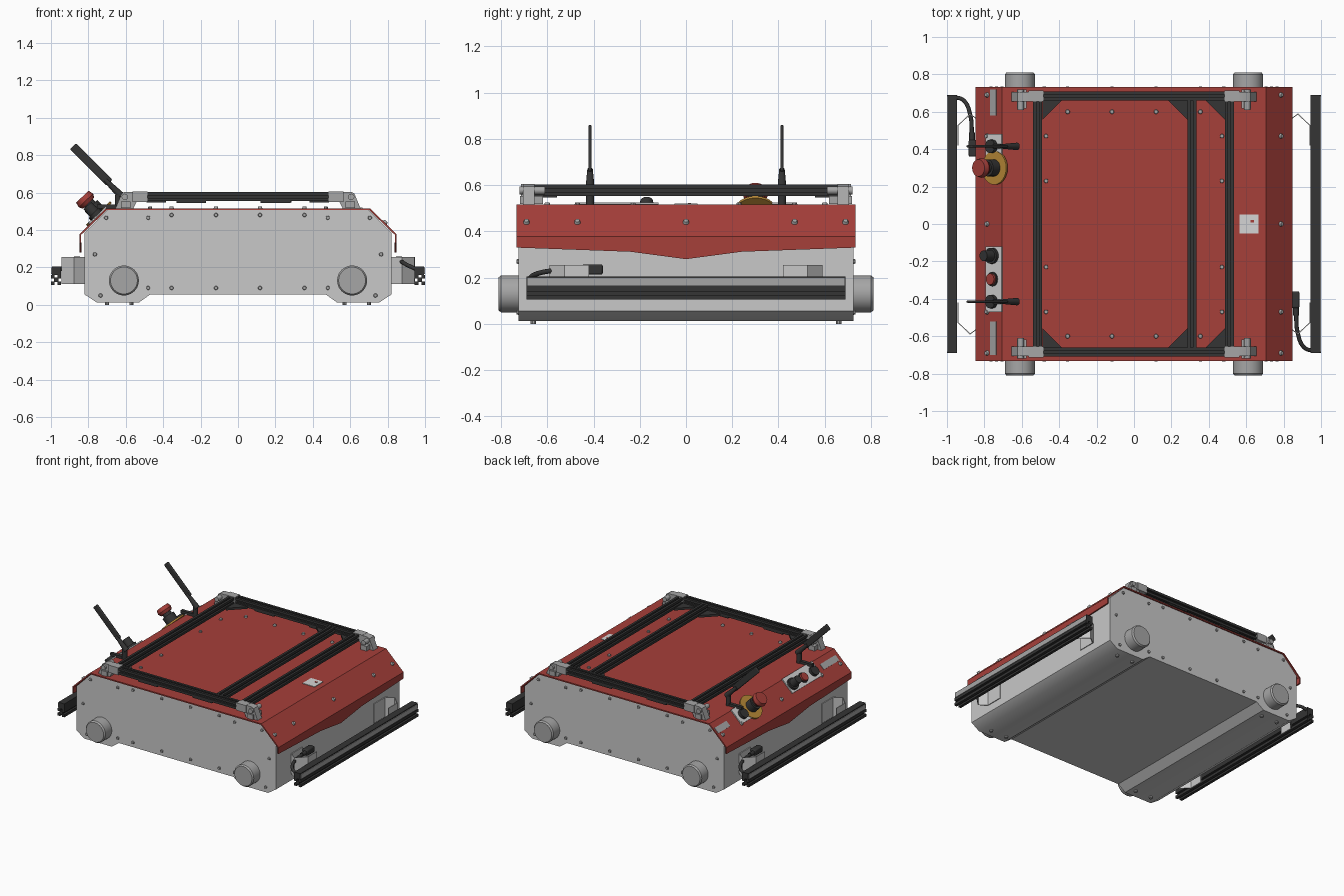
import bpy, bmesh, math
from mathutils import Vector, Matrix

cube = bpy.data.objects.get("Cube")
if cube:
    bpy.data.objects.remove(cube)


def material(name, rgb):
    m = bpy.data.materials.new(name)
    m.use_nodes = True
    m.diffuse_color = (*rgb, 1)
    m.node_tree.nodes["Principled BSDF"].inputs["Base Color"].default_value = (*rgb, 1)
    return m


SHELL = material("light grey shell", (0.58, 0.58, 0.58))
RED = material("brick red", (0.38, 0.05, 0.042))
BLACK = material("charcoal black", (0.035, 0.035, 0.035))
METAL = material("mid grey metal", (0.38, 0.38, 0.38))
YELLOW = material("amber yellow", (0.5, 0.26, 0.04))
WHITE = material("panel white", (0.66, 0.66, 0.66))

BOTH = (-1, 1)
UP = Vector((0, 0, 1))


def finish(bm, name, mat, bevel=0, smooth=True):
    bmesh.ops.recalc_face_normals(bm, faces=bm.faces[:])
    mesh = bpy.data.meshes.new(name)
    bm.to_mesh(mesh)
    bm.free()
    ob = bpy.data.objects.new(name, mesh)
    bpy.context.collection.objects.link(ob)
    mesh.materials.append(mat)
    if bevel:
        mod = ob.modifiers.new("edge", "BEVEL")
        mod.width, mod.segments = bevel, 2
    if smooth:
        bpy.ops.object.select_all(action="DESELECT")
        ob.select_set(True)
        bpy.context.view_layer.objects.active = ob
        bpy.ops.object.shade_smooth_by_angle(angle=math.radians(35))
    return ob


def add_box(bm, centre, size, turn=0):
    m = Matrix.Translation(centre) @ Matrix.Rotation(turn, 4, "Y") @ Matrix.Diagonal((*size, 1))
    bmesh.ops.create_cube(bm, size=1, matrix=m)


def add_cyl(bm, base, axis, r, length, r2=None, seg=24):
    axis = Vector(axis).normalized()
    m = Matrix.Translation(Vector(base) + axis * length / 2) @ axis.to_track_quat("Z", "Y").to_matrix().to_4x4()
    bmesh.ops.create_cone(bm, cap_ends=True, segments=seg, radius1=r,
                          radius2=r if r2 is None else r2, depth=length, matrix=m)


def box(name, centre, size, mat, turn=0, bevel=0):
    bm = bmesh.new()
    add_box(bm, centre, size, turn)
    return finish(bm, name, mat, bevel)


def cyl(name, base, axis, r, length, mat, r2=None):
    bm = bmesh.new()
    add_cyl(bm, base, axis, r, length, r2)
    return finish(bm, name, mat)


def prism(name, points, vec, mat, bevel=0):
    bm = bmesh.new()
    face = bm.faces.new([bm.verts.new(p) for p in points])
    out = bmesh.ops.extrude_face_region(bm, geom=[face])
    bmesh.ops.translate(bm, vec=vec, verts=[g for g in out["geom"] if isinstance(g, bmesh.types.BMVert)])
    return finish(bm, name, mat, bevel)


def slotted_beam(name, start, end, w):
    # square rail with a slot along each of its four sides
    start, end = Vector(start), Vector(end)
    side = UP.cross(end - start).normalized()
    h, s, d = w / 2, w * 0.14, w * 0.28
    pts = []
    for k in range(4):
        a = k * math.pi / 2
        for u, v in ((h, -h), (h, -s), (h - d, -s), (h - d, s), (h, s)):
            p, q = u * math.cos(a) - v * math.sin(a), u * math.sin(a) + v * math.cos(a)
            pts.append(start + side * p + UP * q)
    return prism(name, pts, end - start, BLACK)


def tube(name, points, r):
    cu = bpy.data.curves.new(name, "CURVE")
    cu.dimensions, cu.bevel_depth, cu.bevel_resolution = "3D", r, 3
    sp = cu.splines.new("BEZIER")
    sp.bezier_points.add(len(points) - 1)
    for b, p in zip(sp.bezier_points, points):
        b.co = p
        b.handle_left_type = b.handle_right_type = "AUTO"
    cu.materials.append(BLACK)
    bpy.context.collection.objects.link(bpy.data.objects.new(name, cu))


# chassis: side outline with two feet, run from front to back
half = [(0.47, 0.055), (0.53, 0.012), (0.755, 0.012), (0.82, 0.055), (0.82, 0.385), (0.7, 0.506)]
outline = half + [(-x, z) for x, z in reversed(half)]
prism("chassis", [(x, -0.725, z) for x, z in outline], (0, 1.45, 0), SHELL)

# folded red cover with a pointed skirt on both sides
bm = bmesh.new()
top = []
for s in BOTH:
    a, b = [[bm.verts.new((s * x, y * 0.733, z)) for y in BOTH] for x, z in ((0.705, 0.516), (0.848, 0.378))]
    low = [bm.verts.new((s * 0.848, y, z)) for y, z in
           ((0.733, 0.33), (0.24, 0.312), (0, 0.28), (-0.24, 0.312), (-0.733, 0.33))]
    bm.faces.new((a[0], a[1], b[1], b[0]))
    bm.faces.new((b[0], b[1], *low))
    top.append(a)
bm.faces.new((top[0][0], top[1][0], top[1][1], top[0][1]))
cover = finish(bm, "red_cover", RED, smooth=False)
if max(cover.data.polygons, key=lambda p: p.area).normal.z < 0:
    cover.data.flip_normals()
mod = cover.modifiers.new("sheet", "SOLIDIFY")
mod.thickness, mod.offset = 0.01, -1

# wheel hubs
for sx in BOTH:
    for sy in BOTH:
        bm = bmesh.new()
        add_cyl(bm, (sx * 0.61, sy * 0.72, 0.13), (0, sy, 0), 0.08, 0.08, seg=40)
        add_cyl(bm, (sx * 0.61, sy * 0.80, 0.13), (0, sy, 0), 0.08, 0.01, 0.072, seg=40)
        finish(bm, "wheel_hub", METAL)

# slotted rail frame on top
for x in (-0.515, 0.31, 0.51):
    slotted_beam("frame_long_rail", (x, -0.66, 0.578), (x, 0.66, 0.578), 0.048)
for sy in BOTH:
    slotted_beam("frame_cross_rail", (-0.49, sy * 0.685, 0.578), (0.49, sy * 0.685, 0.578), 0.048)
    # corner gussets under the rails
    for x, d in ((-0.49, 1), (0.287, -1), (0.487, -1)):
        y = sy * 0.662
        prism("frame_gusset", [(x, y, 0.546), (x + d * 0.105, y, 0.546), (x, y - sy * 0.105, 0.546)],
              (0, 0, 0.016), BLACK)
    for x in (-0.25, 0.2):
        box("rail_foot", (x, sy * 0.685, 0.549), (0.16, 0.04, 0.012), BLACK)

# frame corner brackets with pivot pins
for sx in BOTH:
    for sy in BOTH:
        shape = [(0.655, 0.516), (0.622, 0.595), (0.605, 0.604), (0.54, 0.604), (0.54, 0.555), (0.56, 0.516)]
        prism("frame_bracket", [(sx * x, sy * 0.655, z) for x, z in shape], (0, sy * 0.05, 0), METAL)
        box("bracket_arm", (sx * 0.525, sy * 0.685, 0.578), (0.08, 0.058, 0.055), METAL)
        box("bracket_wing", (sx * 0.60, sy * 0.668, 0.535), (0.05, 0.1, 0.035), METAL)
        cyl("bracket_pin", (sx * 0.605, sy * 0.61, 0.577), (0, sy, 0), 0.017, 0.11, METAL)

# bumpers: slotted lower rail, box upper rail with a pale strip, bent mounts
for s in BOTH:
    slotted_beam("bumper_rail", (s * 0.9725, -0.69, 0.133), (s * 0.9725, 0.69, 0.133), 0.055)
    box("bumper_upper_rail", (s * 0.97, 0, 0.183), (0.05, 1.38, 0.045), BLACK)
    box("bumper_strip", (s * 0.996, 0, 0.182), (0.006, 1.37, 0.034), METAL)
    for sy in BOTH:
        path = [(0.823, 0.42), (0.823, 0.55), (0.877, 0.588), (0.942, 0.525), (0.942, 0.42)]
        bm = bmesh.new()
        rows = [[bm.verts.new((s * x, sy * y, z)) for z in (0.11, 0.255)] for x, y in path]
        for p, q in zip(rows, rows[1:]):
            bm.faces.new((p[0], q[0], q[1], p[1]))
        mount = finish(bm, "bumper_mount", SHELL, smooth=False)
        mod = mount.modifiers.new("sheet", "SOLIDIFY")
        mod.thickness, mod.offset = 0.006, 0
    # sensor plug and cable, turned half round for the other side
    box("cable_plug", (s * 0.862, s * -0.405, 0.235), (0.045, 0.09, 0.045), BLACK, bevel=0.008)
    cyl("cable_plug_neck", (s * 0.866, s * -0.44, 0.235), (0, -s, 0), 0.015, 0.05, BLACK)
    tube("bumper_cable", [(s * x, s * y, z) for x, y, z in
         ((0.866, -0.47, 0.235), (0.875, -0.58, 0.23), (0.91, -0.66, 0.21), (0.965, -0.68, 0.185))], 0.011)

# sloped control side (right), parts stand square to the slope
TILT = -math.atan2(0.138, 0.143)
NORMAL = Vector((math.sin(TILT), 0, math.cos(TILT)))


def slope(x, y, lift=0.0):
    return Vector((x, y, 0.516 - (abs(x) - 0.705) * 0.965)) + NORMAL * lift


for name, y, length in (("rear_panel", 0.40, 0.16), ("front_panel", -0.295, 0.35)):
    box(name, slope(-0.745, y, 0.004), (0.12, length, 0.008), WHITE, TILT)
for y, length in ((0.65, 0.14), (-0.61, 0.18)):
    box("side_label", slope(-0.752, y, 0.002), (0.045, length, 0.004), METAL, TILT)


def control(name, x, y, lift, r, length, mat, r2=None):
    cyl(name, slope(x, y, lift), NORMAL, r, length, mat, r2)


# emergency stop button
control("stop_ring", -0.74, 0.30, 0.0, 0.09, 0.012, YELLOW)
control("stop_base", -0.74, 0.30, 0.01, 0.045, 0.055, BLACK)
control("stop_stem", -0.74, 0.30, 0.06, 0.032, 0.03, BLACK)
control("stop_button", -0.74, 0.30, 0.085, 0.042, 0.02, RED, 0.053)
control("stop_button_cap", -0.74, 0.30, 0.105, 0.053, 0.028, RED, 0.046)
# switches and sockets
control("selector_base", -0.75, -0.17, 0.0, 0.043, 0.025, BLACK)
control("selector_knob", -0.75, -0.17, 0.02, 0.032, 0.06, BLACK, 0.028)
control("push_button_ring", -0.75, -0.295, 0.0, 0.038, 0.016, BLACK)
control("push_button", -0.75, -0.295, 0.01, 0.03, 0.02, RED)

# paddle antennas on upright stubs
lean = Vector((-0.26, 0, 0.26)).normalized()
for y in (0.415, -0.415):
    control("antenna_socket", -0.75, y, 0.0, 0.036, 0.03, BLACK)
    box("antenna_lead", (-0.695, y, 0.525), (0.12, 0.024, 0.02), BLACK)
    cyl("antenna_stub", (-0.64, y, 0.512), UP, 0.018, 0.075, BLACK)
    cyl("antenna_neck", (-0.625, y, 0.583), lean, 0.02, 0.12, BLACK, 0.012)
    box("antenna_paddle", (-0.785, y, 0.75), (0.045, 0.014, 0.275), BLACK, -math.pi / 4, 0.006)

# top label
box("top_label", (0.615, 0, 0.518), (0.1, 0.1, 0.004), WHITE)
box("top_label_mark", (0.632, 0.015, 0.521), (0.02, 0.012, 0.004), RED)

# bolt heads
bm = bmesh.new()
for s in BOTH:
    for sx in BOTH:
        for x, z in ((0.48, 0.465), (0.355, 0.48), (0.118, 0.48), (0.705, 0.465), (0.765, 0.27),
                     (0.735, 0.05), (0.48, 0.09), (0.355, 0.09), (0.118, 0.09)):
            add_cyl(bm, (sx * x, s * 0.72, z), (0, s, 0), 0.012, 0.014, 0.009, 10)
        for x in (0.355, 0.118):
            add_cyl(bm, (sx * x, s * 0.6, 0.514), UP, 0.013, 0.012, 0.01, 10)
        for y in (0.69, 0.47):
            p = slope(0.785, s * y)
            add_cyl(bm, (sx * p.x, p.y, p.z), (-sx * NORMAL.x, 0, NORMAL.z), 0.014, 0.012, 0.01, 10)
        for x in (0.57, 0.7):
            add_cyl(bm, (sx * x, s * 0.66, 0.0), UP, 0.012, 0.014, seg=10)
        for y in (0.47, 0.23):
            add_cyl(bm, (sx * 0.47, s * y, 0.514), UP, 0.012, 0.012, 0.01, 10)
    p = slope(0.785, 0)
    add_cyl(bm, (s * p.x, 0, p.z), (-s * NORMAL.x, 0, NORMAL.z), 0.014, 0.012, 0.01, 10)
finish(bm, "bolt_heads", METAL)
